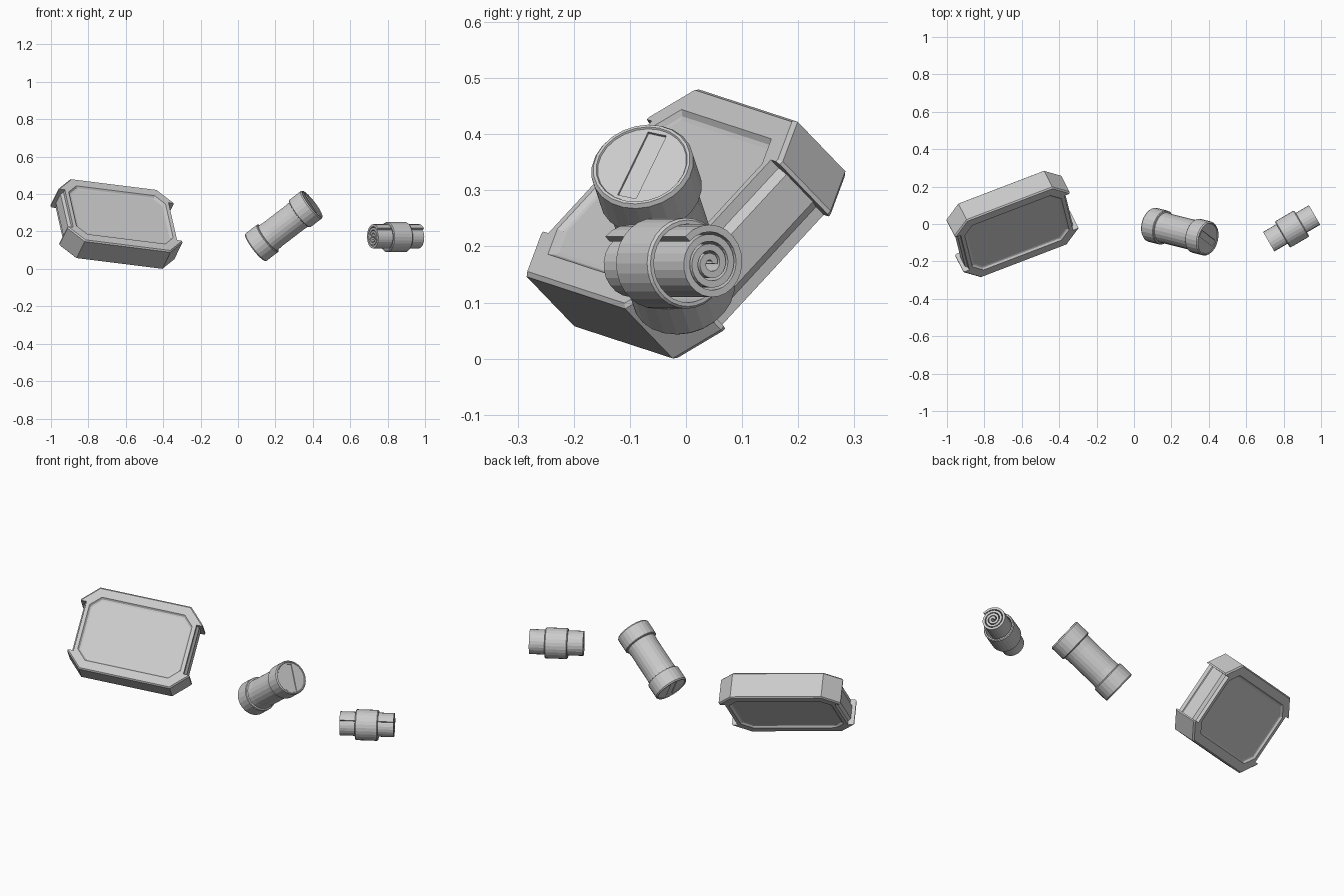
import bpy, bmesh, math
from mathutils import Matrix, Vector

if "Cube" in bpy.data.objects:
    bpy.data.objects.remove(bpy.data.objects["Cube"])


def frame(center, main, side, axes):
    """Orthonormal placement matrix; axes names which local axes main and side fill."""
    m = Vector(main).normalized()
    s = Vector(side)
    s = (s - m * s.dot(m)).normalized()
    cols = {axes[0]: m, axes[1]: s}
    if 'X' not in cols:
        cols['X'] = cols['Y'].cross(cols['Z'])
    if 'Y' not in cols:
        cols['Y'] = cols['Z'].cross(cols['X'])
    if 'Z' not in cols:
        cols['Z'] = cols['X'].cross(cols['Y'])
    rot = Matrix((cols['X'], cols['Y'], cols['Z'])).transposed().to_4x4()
    return Matrix.Translation(center) @ rot


def finish(name, bm, mat):
    bmesh.ops.recalc_face_normals(bm, faces=bm.faces)
    me = bpy.data.meshes.new(name)
    bm.to_mesh(me)
    bm.free()
    ob = bpy.data.objects.new(name, me)
    bpy.context.collection.objects.link(ob)
    ob.matrix_world = mat
    return ob


def loft(name, rings, mat):
    """Skin a list of equal-sized point rings and cap both ends."""
    bm = bmesh.new()
    loops = [[bm.verts.new(p) for p in r] for r in rings]
    n = len(loops[0])
    for a, b in zip(loops, loops[1:]):
        for i in range(n):
            j = (i + 1) % n
            bm.faces.new((a[i], a[j], b[j], b[i]))
    bm.faces.new(loops[0][::-1])
    bm.faces.new(loops[-1])
    return finish(name, bm, mat)


def lathe(name, profile, segs, mat):
    return loft(name, [[(r * math.cos(2 * math.pi * i / segs),
                         r * math.sin(2 * math.pi * i / segs), z)
                        for i in range(segs)] for r, z in profile], mat)


def mirrored(half):
    """Profile given from +z end to the middle, mirrored to -z."""
    return half + [(r, -z) for r, z in reversed(half)]


def cut(target, name, offset, size, mat):
    """Boolean away a mirrored pair of boxes."""
    bm = bmesh.new()
    for sgn in (1, -1):
        bmesh.ops.create_cube(bm, size=1, matrix=Matrix.Translation(Vector(offset) * sgn)
                              @ Matrix.Diagonal((*size, 1)))
    cutter = finish(name, bm, mat)
    cutter.hide_render = True
    cutter.hide_viewport = True
    mod = target.modifiers.new(name, 'BOOLEAN')
    mod.operation = 'DIFFERENCE'
    mod.solver = 'EXACT'
    mod.object = cutter


# Octagonal tray: bevelled slab with a sunken panel on both faces
A, B, C, T = 0.331, 0.230, 0.084, 0.072


def octagon(inset, z):
    a, b, c = A - inset, B - inset, C - inset * 0.586
    return [(a, b - c, z), (a - c, b, z), (c - a, b, z), (-a, b - c, z),
            (-a, c - b, z), (c - a, -b, z), (a - c, -b, z), (a, c - b, z)]


tray_mat = frame((-0.65, 0, 0.24), (0.928, 0.355, -0.116), (0.335, -0.653, 0.679), 'XZ')
tray_half = [(0.068, T - 0.011), (0.06, T - 0.009), (0.052, T), (0.007, T), (0, T - 0.007)]
tray = loft("octagonal_tray", [octagon(*p) for p in mirrored(tray_half)], tray_mat)
# Notched ends, each filled by a low bevelled rail
NOTCH = 0.032
cut(tray, "end_notch_cutter", (A - NOTCH + 0.1, 0, 0), (0.2, 0.276, 0.3), tray_mat)
for label, sgn in (("right", 1), ("left", -1)):
    x0, x1 = sgn * (A - NOTCH - 0.004), sgn * (A - NOTCH + 0.012)
    loft(label + "_end_rail",
         [[(x0, y, -0.056), (x1, y, -0.036), (x1, y, 0.036), (x0, y, 0.056)]
          for y in (-0.139, 0.139)], tray_mat)

# Capped canister with a slot in each end
L = 0.195
can_mat = frame((0.245, -0.041, 0.23), (0.30, -0.075, 0.23), (-0.59, 0.44, 0.9), 'ZX')
can_half = [(0.081, L - 0.003), (0.083, L), (0.088, L), (0.093, L - 0.007),
            (0.093, L - 0.082), (0.090, L - 0.086), (0.083, L - 0.088), (0.081, L - 0.12)]
can = lathe("capped_canister", mirrored(can_half), 24, can_mat)
cut(can, "end_slot_cutter", (0, 0, L), (0.144, 0.036, 0.016), can_mat)

# Rolled sheet: spiral strip extruded along the axis
roll_mat = frame((0.845, -0.027, 0.17), (0.86, 0.5, 0), (0.5, -0.86, 0), 'ZX')
H, TURNS, STEPS, THICK = 0.142, 3.4, 80, 0.0125
end_angle = math.radians(42)
up = roll_mat.to_3x3().inverted() @ Vector((0, 0, 1))
bm = bmesh.new()
strip = []
for i in range(STEPS + 1):
    s = i / STEPS
    # the outer edge of the sheet comes over the top and stops at the front
    ang = end_angle + 2 * math.pi * TURNS * (1 - s)
    r = 0.0135 + 0.0575 * s
    d = Vector((math.cos(ang), 0, 0)) + up * math.sin(ang)
    strip.append([bm.verts.new(d * q + Vector((0, 0, z)))
                  for q, z in ((r, H), (r, -H), (r - THICK, -H), (r - THICK, H))])
for a, b in zip(strip, strip[1:]):
    for k in range(4):
        m = (k + 1) % 4
        bm.faces.new((a[k], a[m], b[m], b[k]))
bm.faces.new(strip[0])
bm.faces.new(strip[-1][::-1])
finish("rolled_sheet", bm, roll_mat)

# Band around the roll: closed ring
bm = bmesh.new()
SEG, W = 28, 0.060
ring = [(0.070, W), (0.077, W), (0.081, W - 0.005),
        (0.081, 0.005 - W), (0.077, -W), (0.070, -W)]
cols = [[bm.verts.new((r * math.cos(2 * math.pi * i / SEG), r * math.sin(2 * math.pi * i / SEG), z))
         for r, z in ring] for i in range(SEG)]
for i in range(SEG):
    a, b = cols[i], cols[(i + 1) % SEG]
    for k in range(len(ring)):
        m = (k + 1) % len(ring)
        bm.faces.new((a[k], a[m], b[m], b[k]))
finish("roll_band", bm, roll_mat)
